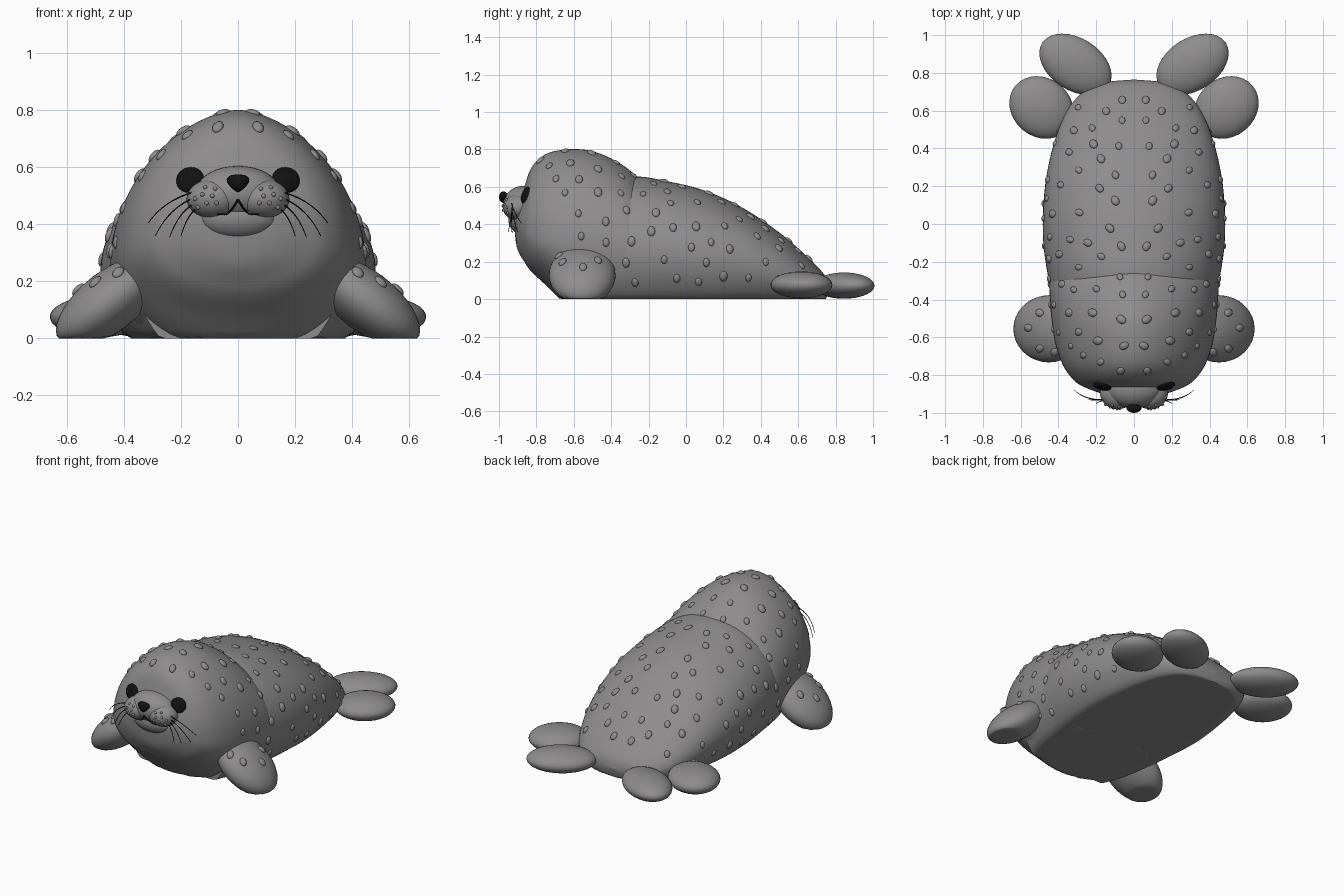
import bpy, bmesh, math, random
from math import sin, cos, pi
from mathutils import Vector, Matrix
from mathutils.bvhtree import BVHTree

if "Cube" in bpy.data.objects:
    bpy.data.objects.remove(bpy.data.objects["Cube"])

random.seed(7)


def material(name, c):
    m = bpy.data.materials.new(name)
    m.diffuse_color = (*c, 1)
    m.use_nodes = True
    m.node_tree.nodes["Principled BSDF"].inputs["Base Color"].default_value = m.diffuse_color
    return m


GREY = material("seal grey", (0.27, 0.262, 0.262))
BLACK = material("black", (0.006, 0.006, 0.006))


def finish(bm, name, mat):
    bmesh.ops.recalc_face_normals(bm, faces=bm.faces)
    me = bpy.data.meshes.new(name)
    bm.to_mesh(me)
    bm.free()
    for p in me.polygons:
        p.use_smooth = True
    me.set_sharp_from_angle(angle=math.radians(50))
    me.materials.append(mat)
    ob = bpy.data.objects.new(name, me)
    bpy.context.collection.objects.link(ob)
    return ob


def tree(*obs):
    verts, polys = [], []
    for ob in obs:
        n = len(verts)
        verts += [v.co.copy() for v in ob.data.vertices]
        polys += [[i + n for i in p.vertices] for p in ob.data.polygons]
    return BVHTree.FromPolygons(verts, polys)


def ball(bm, centre, radii, rot=None, seg=32, rings=18):
    m = Matrix.Translation(centre) @ (rot or Matrix()) @ Matrix.Diagonal((*radii, 1))
    return bmesh.ops.create_uvsphere(bm, u_segments=seg, v_segments=rings, radius=1, matrix=m)["verts"]


def loft(name, stations, power, steps=6, n=64):
    """Skin rings along y; a station is y, half width, top, middle, bottom."""
    P = [stations[0]] + stations + [stations[-1]]
    rows = []
    for i in range(1, len(P) - 2):
        for k in range(steps):
            t = k / steps
            rows.append([0.5 * (2 * b + (c - a) * t + (2 * a - 5 * b + 4 * c - d) * t * t
                                + (3 * b - a - 3 * c + d) * t ** 3)
                         for a, b, c, d in zip(*P[i - 1:i + 3])])
    rows.append(stations[-1])
    bm = bmesh.new()
    rings = []
    for y, w, top, mid, bot in rows:
        ring = []
        for j in range(n):
            a = 2 * pi * j / n
            c, s = cos(a), sin(a)
            e = power if s > 0 else 1
            x = math.copysign(abs(c) ** e, c) * w
            z = mid + s * (top - mid if s > 0 else mid - bot)
            ring.append(bm.verts.new((x, y, max(z, 0))))
        rings.append(ring)
    for r, q in zip(rings, rings[1:]):
        for j in range(n):
            bm.faces.new((r[j], r[(j + 1) % n], q[(j + 1) % n], q[j]))
    bm.faces.new(rings[0])
    bm.faces.new(rings[-1])
    return finish(bm, name, GREY)


def tube(bm, pts, r0, r1, n=6):
    rings = []
    for i, p in enumerate(pts):
        d = (pts[min(i + 1, len(pts) - 1)] - pts[max(i - 1, 0)]).normalized()
        u = d.cross(Vector((0.1, 1, 0.2))).normalized()
        v = d.cross(u)
        r = r0 + (r1 - r0) * i / (len(pts) - 1)
        rings.append([bm.verts.new(p + r * (u * cos(2 * pi * k / n) + v * sin(2 * pi * k / n))) for k in range(n)])
    for a, b in zip(rings, rings[1:]):
        for k in range(n):
            bm.faces.new((a[k], a[(k + 1) % n], b[(k + 1) % n], b[k]))
    bm.faces.new(rings[0])
    bm.faces.new(rings[-1])


# Body and head, meeting in a neck crease
body = loft("body", [
    (-0.62, 0.36, 0.50, 0.23, -0.12), (-0.45, 0.42, 0.61, 0.24, -0.14), (-0.28, 0.455, 0.655, 0.25, -0.15),
    (-0.1, 0.48, 0.63, 0.24, -0.15), (0.1, 0.48, 0.58, 0.22, -0.15), (0.3, 0.455, 0.49, 0.19, -0.13),
    (0.5, 0.40, 0.355, 0.14, -0.10), (0.65, 0.32, 0.225, 0.09, -0.06), (0.74, 0.2, 0.13, 0.06, -0.01),
    (0.765, 0.002, 0.062, 0.06, 0.058)], 1.0)
head = loft("head", [
    (-0.92, 0.002, 0.422, 0.42, 0.418), (-0.905, 0.14, 0.50, 0.40, 0.28), (-0.865, 0.26, 0.60, 0.37, 0.20),
    (-0.825, 0.32, 0.705, 0.34, 0.145), (-0.75, 0.375, 0.775, 0.32, 0.075), (-0.64, 0.415, 0.80, 0.30, -0.03),
    (-0.52, 0.435, 0.795, 0.29, -0.10), (-0.40, 0.445, 0.752, 0.28, -0.13), (-0.29, 0.445, 0.68, 0.26, -0.14),
    (-0.2, 0.40, 0.58, 0.24, -0.12), (-0.12, 0.25, 0.40, 0.22, 0.0)], 1.2)

# Flippers: front paddles slope down, rear ones lie in pairs
front, skin = [], [body, head]
for s, side in ((-1, "left"), (1, "right")):
    bm = bmesh.new()
    ball(bm, (s * 0.45, -0.555, 0.13), (0.225, 0.178, 0.105), Matrix.Rotation(s * math.radians(38), 4, 'Y'))
    for v in bm.verts:
        v.co.z = max(v.co.z, 0)
    front.append(finish(bm, "front_flipper_" + side, GREY))
    for part, c, r, ang in (("rear", (0.31, 0.845, 0.072), (0.21, 0.138, 0.07), 33),
                            ("side", (0.49, 0.617, 0.076), (0.18, 0.155, 0.072), 40)):
        bm = bmesh.new()
        ball(bm, (s * c[0], c[1], c[2]), r, Matrix.Rotation(s * math.radians(ang), 4, 'Z')
             if s > 0 else Matrix.Rotation(-math.radians(ang), 4, 'Z'))
        finish(bm, f"{part}_flipper_{side}", GREY)

# Muzzle: bridge, chin and two cheek pads
muzzle = []
for name, c, r in (("muzzle_bridge", (0, -0.87, 0.51), (0.15, 0.105, 0.095)),
                   ("chin", (0, -0.865, 0.425), (0.145, 0.085, 0.082)),
                   ("cheek_left", (-0.085, -0.895, 0.49), (0.095, 0.085, 0.07)),
                   ("cheek_right", (0.085, -0.895, 0.49), (0.095, 0.085, 0.07))):
    bm = bmesh.new()
    ball(bm, c, r)
    muzzle.append(finish(bm, name, GREY))
face = tree(head, *muzzle)


def on_face(x, z):
    return face.ray_cast(Vector((x, -3, z)), Vector((0, 1, 0)))[:2]


# Nose, wider at the top
bm = bmesh.new()
for v in ball(bm, (0, 0, 0), (1, 1, 1), seg=24, rings=14):
    x, y, z = v.co
    v.co = (x * (0.036 + 0.018 * z), -0.975 + 0.025 * y, 0.545 + 0.031 * z)
finish(bm, "nose", BLACK)

# Eyes set flush in the head
bm = bmesh.new()
for s in (-1, 1):
    p, n = on_face(s * 0.168, 0.556)
    ball(bm, p, (0.05, 0.047, 0.018), n.to_track_quat('Z', 'Y').to_matrix().to_4x4(), 24, 14)
finish(bm, "eyes", BLACK)

# Mouth line
bm = bmesh.new()
for s in (-1, 1):
    pts = []
    for i in range(13):
        t = i / 12
        x, z = 0.072 * t, 0.487 - 0.052 * sin(min(t * 1.5, 1) * pi / 2) + 0.01 * max(t - 0.7, 0)
        pts.append(on_face(s * x, z)[0])
    tube(bm, pts, 0.004, 0.003)
finish(bm, "mouth", BLACK)

# Whiskers
bm = bmesh.new()
for s in (-1, 1):
    for x0, z0, x1, z1, y1 in ((0.15, 0.515, 0.315, 0.405, -0.88), (0.15, 0.495, 0.29, 0.36, -0.90),
                               (0.15, 0.475, 0.24, 0.355, -0.93), (0.14, 0.46, 0.2, 0.36, -0.95)):
        a, b = Vector((s * x0, -0.93, z0)), Vector((s * x1, y1, z1))
        mid = Vector((s * (x0 + (x1 - x0) * 0.65), -0.935, z0 - (z0 - z1) * 0.25))
        tube(bm, [a * (1 - t) ** 2 + mid * 2 * t * (1 - t) + b * t * t for t in [i / 10 for i in range(11)]],
             0.003, 0.0015, 5)
finish(bm, "whiskers", BLACK)

# Whisker-root dots on the cheeks
bm = bmesh.new()
for s in (-1, 1):
    for x, z in ((0.08, 0.525), (0.115, 0.53), (0.09, 0.5), (0.125, 0.505), (0.15, 0.49),
                 (0.075, 0.475), (0.11, 0.475), (0.14, 0.46)):
        ball(bm, on_face(s * x, z)[0], (0.008,) * 3, None, 10, 6)
finish(bm, "cheek_dots", GREY)

# Raised spots scattered over back, flanks and flippers
coat, paddles = tree(body, head), tree(*front)
bm = bmesh.new()
placed = []


def spot(p, n, r):
    ball(bm, p, (r * 0.85, r * 1.15, r * 0.55), n.to_track_quat('Z', 'Y').to_matrix().to_4x4(), 12, 8)


for _ in range(1500):
    y, a = random.uniform(-0.8, 0.68), random.uniform(-0.15, 1.5)
    d = Vector((cos(a), 0, sin(a)))
    p, n = coat.ray_cast(Vector((0, y, 0.15)) + d * 2, -d)[:2]
    if not p or p.x < 0.045 or p.z < 0.07 or (y < -0.66 and p.z < 0.64) or (y < -0.4 and p.z < 0.3):
        continue
    if all((p - q).length > 0.105 for q in placed):
        placed.append(p)
        r = random.uniform(0.019, 0.026)
        for s in (-1, 1):
            spot(Vector((s * p.x, p.y, p.z)), Vector((s * n.x, n.y, n.z)), r)
for s in (-1, 1):
    for x, y in ((0.5, -0.66), (0.42, -0.68), (0.56, -0.55), (0.5, -0.47)):
        p, n = paddles.ray_cast(Vector((s * x, y, 2)), Vector((0, 0, -1)))[:2]
        spot(p, n, 0.024)
finish(bm, "coat_spots", GREY)
